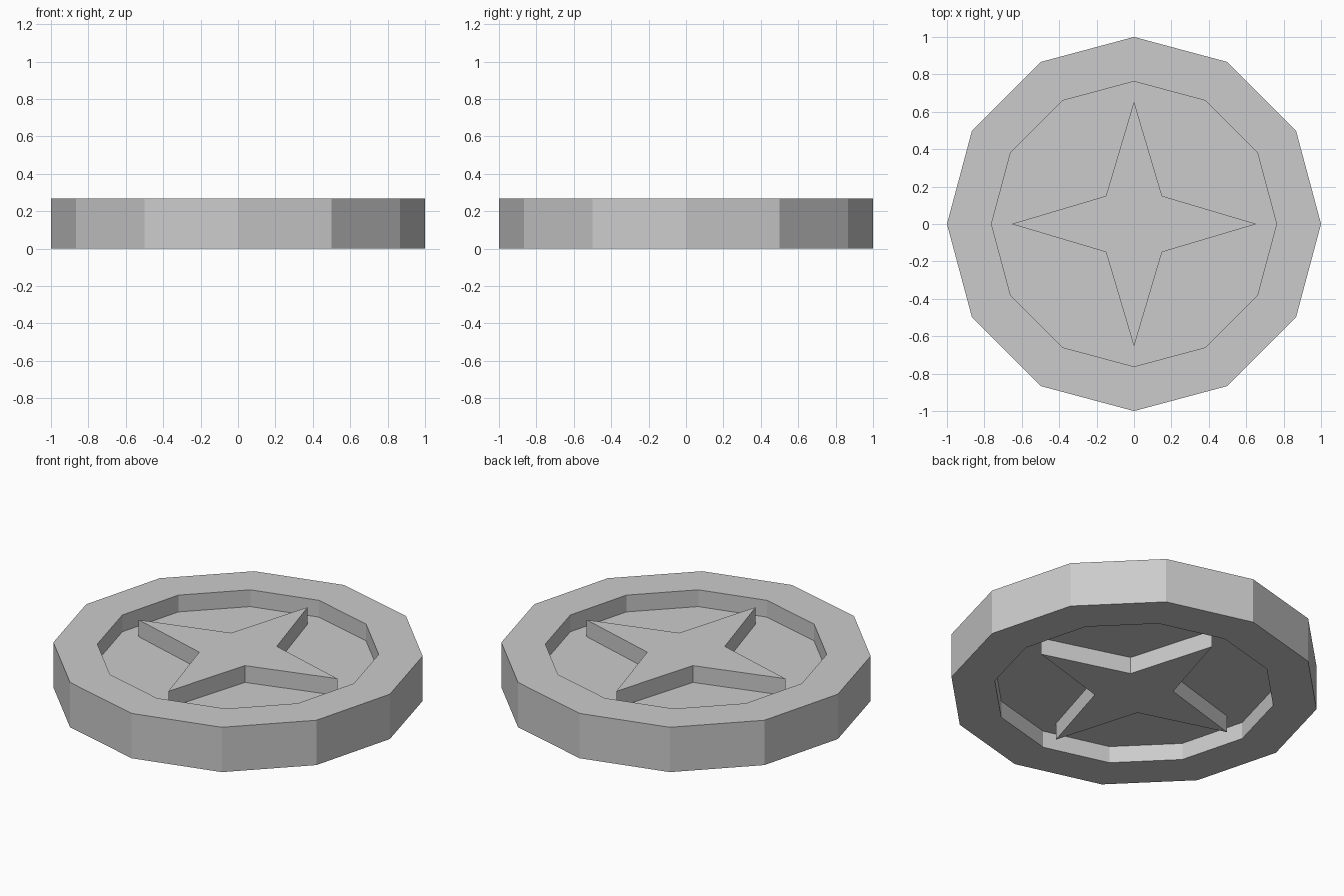
import bpy, bmesh
from math import cos, sin, pi

if "Cube" in bpy.data.objects:
    bpy.data.objects.remove(bpy.data.objects["Cube"])

H = 0.267            # full thickness
DEPTH = 0.10         # recess depth on each side
R_OUT, R_IN = 1.0, 0.762
TIP, NOTCH = 0.655, 0.15 * 2 ** 0.5

bm = bmesh.new()


def loop(radii, n, z):
    """Closed ring of vertices, cycling through the given radii."""
    return [bm.verts.new((radii[i % len(radii)] * cos(2 * pi * i / n),
                          radii[i % len(radii)] * sin(2 * pi * i / n), z))
            for i in range(n)]


def bridge(a, b):
    n = len(a)
    for i in range(n):
        j = (i + 1) % n
        bm.faces.new((a[i], a[j], b[j], b[i]))


def side(z_face, z_floor):
    """One decorated face: flat rim, recess, and raised four-point star."""
    outer = loop([R_OUT], 12, z_face)
    inner = loop([R_IN], 12, z_face)
    floor = loop([R_IN], 12, z_floor)
    star_low = loop([TIP, NOTCH], 8, z_floor)
    star_top = loop([TIP, NOTCH], 8, z_face)
    bridge(outer, inner)
    bridge(inner, floor)
    bridge(star_low, star_top)
    bm.faces.new(star_top)
    # recess floor, one panel per quadrant
    for q in range(4):
        arc = [floor[(3 * q + k) % 12] for k in range(4)]
        notch = [star_low[(2 * q + k) % 8] for k in (2, 1, 0)]
        bm.faces.new(arc + notch)
    return outer


# top and bottom faces joined by the twelve-sided outer wall
bridge(side(0, DEPTH), side(H, H - DEPTH))
bmesh.ops.recalc_face_normals(bm, faces=bm.faces)

mesh = bpy.data.meshes.new("star_medallion")
bm.to_mesh(mesh)
bm.free()
bpy.context.collection.objects.link(bpy.data.objects.new("star_medallion", mesh))
